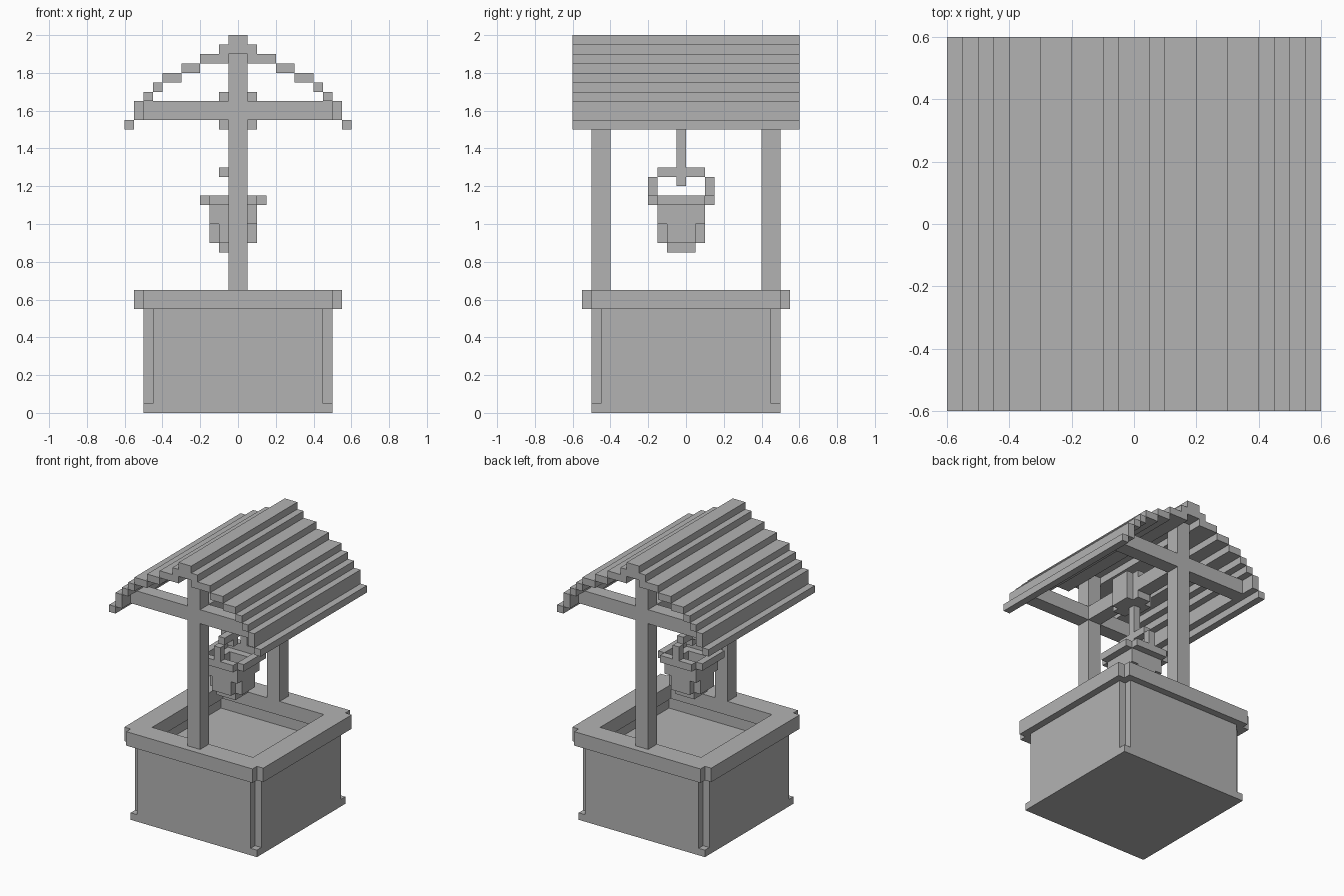
import bpy
import bmesh

cube = bpy.data.objects.get("Cube")
if cube:
    bpy.data.objects.remove(cube, do_unlink=True)

grey = bpy.data.materials.new("plain_grey")
grey.use_nodes = True
colour = (0.45, 0.45, 0.45, 1)
grey.diffuse_color = colour
grey.node_tree.nodes["Principled BSDF"].inputs["Base Color"].default_value = colour


def build(name, boxes):
    """Make one object from boxes given as (x range, y range, z range)."""
    bm = bmesh.new()
    for box in boxes:
        verts = bmesh.ops.create_cube(bm, size=1)["verts"]
        for v in verts:
            for axis, (low, high) in enumerate(box):
                v.co[axis] = high if v.co[axis] > 0 else low
    mesh = bpy.data.meshes.new(name)
    bm.to_mesh(mesh)
    bm.free()
    mesh.materials.append(grey)
    obj = bpy.data.objects.new(name, mesh)
    bpy.context.collection.objects.link(obj)
    return obj


def ring(inner, outer, length, z, centre=0):
    """Four walls round a square; the x walls have their own half length."""
    c = centre
    boxes = []
    for lo, hi in ((inner, outer), (-outer, -inner)):
        boxes.append(((c + lo, c + hi), (c - length, c + length), z))
        span = min(inner, length)
        boxes.append(((c - span, c + span), (c + lo, c + hi), z))
    return boxes


def square(half, z, centre=0):
    side = (centre - half, centre + half)
    return (side, side, z)


# Well: base slab, thin walls with open corners, overhanging rim, water
build("well_base", [square(0.5, (0, 0.05))])
build("well_walls", ring(0.45, 0.5, 0.45, (0.05, 0.55)))
rim_z = (0.55, 0.65)
build("well_rim", ring(0.4, 0.5, 0.5, rim_z) + ring(0.5, 0.55, 0.5, rim_z))
build("well_water", [square(0.45, (0.05, 0.45))])

# Posts and cross beams
thin = (-0.05, 0.05)
beam_z = (1.55, 1.65)
for name, y in (("front", (-0.5, -0.4)), ("back", (0.4, 0.5))):
    build(name + "_post", [(thin, y, (0.65, 1.9))])
    build(name + "_beam", [((-0.5, -0.05), y, beam_z), ((0.05, 0.5), y, beam_z)])

# Axle with the wound rope
build("axle", [(thin, (-0.4, 0.4), beam_z)])
build("rope_coil", [((-0.1, 0.1), (-0.1, 0.05), (1.5, 1.7)),
                    (thin, (-0.15, 0.1), (1.5, 1.7))])

# Stepped roof: ridge and mirrored planks (inner x, outer x, bottom, top)
length = (-0.6, 0.6)
planks = [
    (0.05, 0.1, 1.9, 1.95),
    (0.05, 0.2, 1.85, 1.9),
    (0.2, 0.3, 1.8, 1.85),
    (0.3, 0.4, 1.75, 1.8),
    (0.4, 0.45, 1.7, 1.75),
    (0.45, 0.5, 1.65, 1.7),
    (0.5, 0.55, 1.55, 1.65),
    (0.55, 0.6, 1.5, 1.55),
]
build("roof_ridge", [(thin, length, (1.9, 2.0))])
build("left_roof", [((a, b), length, (lo, hi)) for a, b, lo, hi in planks])
build("right_roof", [((-b, -a), length, (lo, hi)) for a, b, lo, hi in planks])

# Rope and bucket share one off-centre axis
mid = -0.025
line = (-0.05, 0)
build("rope", [(line, line, (1.2, 1.5))])
build("bucket_rim", ring(0.125, 0.175, 0.125, (1.1, 1.15), mid))
build("bucket_sides", ring(0.075, 0.125, 0.125, (1.0, 1.1), mid)
      + ring(0.075, 0.125, 0.075, (0.9, 1.0), mid))
build("bucket_bottom", [square(0.075, (0.85, 0.9), mid)])
build("bucket_handle", [
    (line, (-0.2, -0.15), (1.15, 1.25)),
    (line, (0.1, 0.15), (1.15, 1.25)),
    (line, (-0.15, 0.1), (1.25, 1.3)),
    ((-0.1, -0.05), line, (1.25, 1.3)),
])
